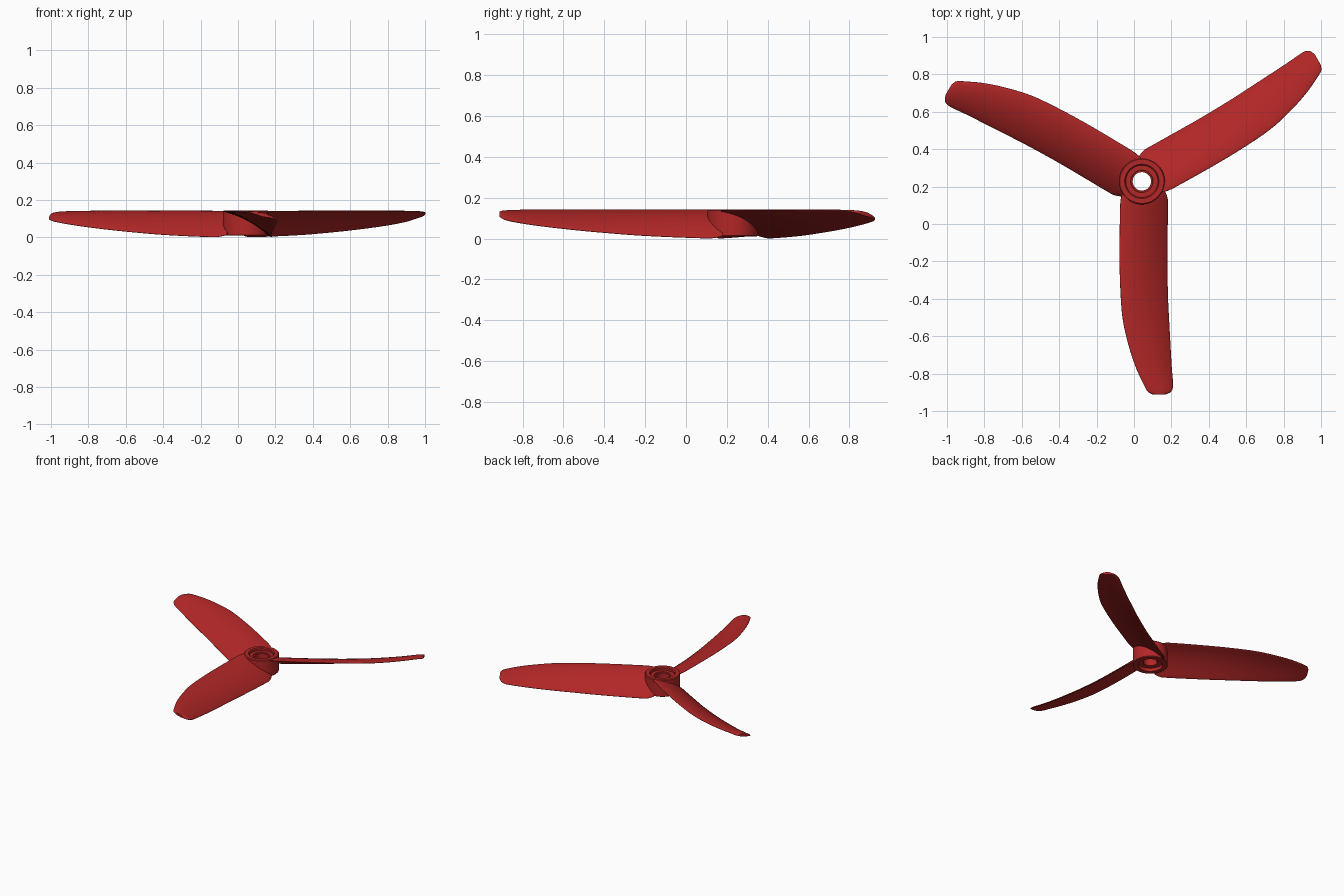
import bpy, bmesh, math
from mathutils import Matrix, Vector

if "Cube" in bpy.data.objects:
    bpy.data.objects.remove(bpy.data.objects["Cube"])

CX, CY = 0.042, 0.228          # hub axis
N_CHORD, N_SPAN = 14, 40

red = bpy.data.materials.new("red_plastic")
red.diffuse_color = (0.45, 0.02, 0.02, 1)
red.use_nodes = True
red.node_tree.nodes["Principled BSDF"].inputs["Base Color"].default_value = red.diffuse_color


def finish(bm, name):
    bmesh.ops.recalc_face_normals(bm, faces=bm.faces)
    me = bpy.data.meshes.new(name)
    bm.to_mesh(me)
    bm.free()
    ob = bpy.data.objects.new(name, me)
    bpy.context.collection.objects.link(ob)
    me.materials.append(red)
    bpy.ops.object.select_all(action='DESELECT')
    ob.select_set(True)
    bpy.context.view_layer.objects.active = ob
    bpy.ops.object.shade_smooth_by_angle(angle=math.radians(35))
    return ob


def interp(table, r, col):
    # smooth (Catmull-Rom style) lookup in the station table
    n = len(table)
    if r >= table[-1][0]:
        return table[-1][col]
    i = max(k for k in range(n) if table[k][0] <= r)

    def slope(k):
        a, b = table[max(k - 1, 0)], table[min(k + 1, n - 1)]
        return (b[col] - a[col]) / (b[0] - a[0])
    h = table[i + 1][0] - table[i][0]
    s = (r - table[i][0]) / h
    p, q = table[i][col], table[i + 1][col]
    return ((2*s**3 - 3*s**2 + 1) * p + (s**3 - 2*s**2 + s) * h * slope(i)
            + (3*s**2 - 2*s**3) * q + (s**3 - s**2) * h * slope(i + 1))


# blade stations: radius, high edge offset, low edge offset, high z, low z
stations = [
    (0.05, -0.100, 0.122, 0.135, 0.012),
    (0.09, -0.112, 0.138, 0.138, 0.003),
    (0.14, -0.116, 0.139, 0.139, 0.002),
    (0.43, -0.119, 0.136, 0.140, 0.014),
    (0.63, -0.112, 0.140, 0.140, 0.029),
    (0.75, -0.100, 0.146, 0.140, 0.040),
    (0.88, -0.070, 0.153, 0.139, 0.054),
    (1.00, -0.030, 0.160, 0.138, 0.070),
    (1.09, 0.012, 0.167, 0.135, 0.086),
    (1.115, 0.025, 0.162, 0.133, 0.094),
    (1.130, 0.037, 0.150, 0.130, 0.101),
    (1.140, 0.060, 0.125, 0.125, 0.110),
]


def blade(name, angle):
    bm = bmesh.new()
    radii = [0.05 + 1.04 * i / N_SPAN for i in range(N_SPAN + 1)]
    radii += [1.103, 1.115, 1.123, 1.130, 1.136, 1.140]
    rings = []
    for r in radii:
        t0, t1, z0, z1 = (interp(stations, r, c) for c in (1, 2, 3, 4))
        upper, lower = [], []
        for j in range(N_CHORD + 1):
            u = (1 - math.cos(math.pi * j / N_CHORD)) / 2
            t = t0 + (t1 - t0) * u
            z = z0 + (z1 - z0) * u + 0.8 * (z0 - z1) * u * (1 - u)
            half = 0.009 * (4 * u * (1 - u)) ** 0.5 + 0.001
            # root follows the hub wall so the bore stays open
            rr = max(r, math.sqrt(max(0.108**2 - t * t, 0)) + 0.02 * r)
            tilt = (z0 - z1) / (t1 - t0)
            n = Vector((tilt, 0, 1)).normalized() * half
            p = Vector((t, -rr, z))
            upper.append(p + n)
            lower.append(p - n)
        rings.append([bm.verts.new(p) for p in upper + lower[::-1]])
    m = len(rings[0])
    for a, b in zip(rings, rings[1:]):
        for j in range(m):
            k = (j + 1) % m
            bm.faces.new((a[j], a[k], b[k], b[j]))
    # caps at root and tip
    for ring in (rings[0], rings[-1]):
        for j in range(N_CHORD):
            bm.faces.new((ring[j], ring[j + 1], ring[m - 2 - j], ring[m - 1 - j]))
    bm.transform(Matrix.Translation((CX, CY, 0)) @ Matrix.Rotation(angle, 4, 'Z'))
    return finish(bm, name)


def hub():
    # lathe profile: outer wall, top recess, bore, bottom recess
    profile = [(0.119, 0.010), (0.123, 0.014), (0.123, 0.137), (0.118, 0.143),
               (0.092, 0.143), (0.086, 0.137), (0.086, 0.122), (0.060, 0.122),
               (0.058, 0.115), (0.049, 0.115), (0.049, 0.035), (0.086, 0.035),
               (0.086, 0.010)]
    bm = bmesh.new()
    n = 64
    rings = [[bm.verts.new((CX + r * math.cos(2 * math.pi * i / n),
                            CY + r * math.sin(2 * math.pi * i / n), z))
              for i in range(n)] for r, z in profile]
    for a, b in zip(rings, rings[1:] + rings[:1]):
        for i in range(n):
            k = (i + 1) % n
            bm.faces.new((a[i], a[k], b[k], b[i]))
    return finish(bm, "hub")


hub()
for i, name in enumerate(("front_blade", "right_blade", "left_blade")):
    blade(name, i * 2 * math.pi / 3)
